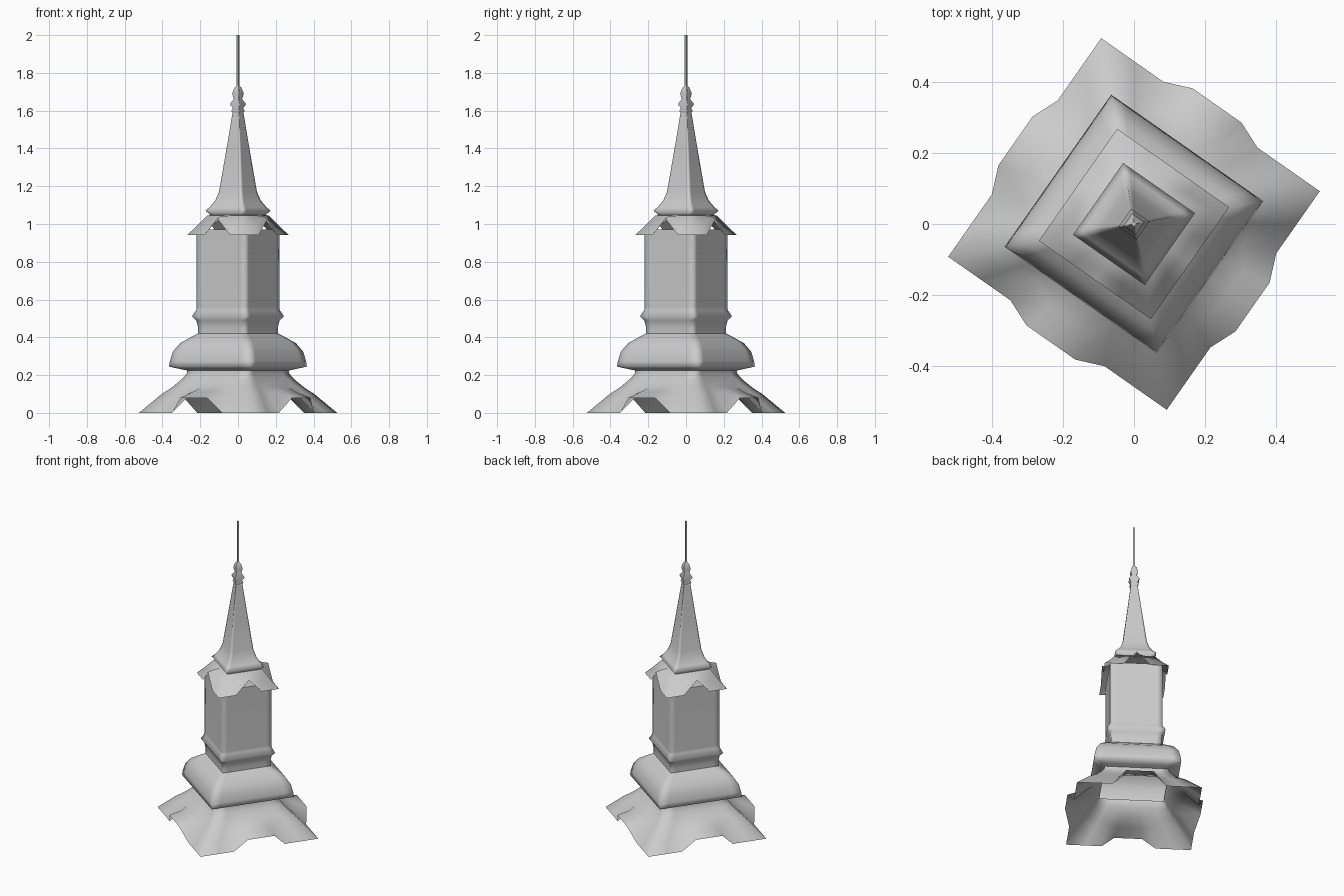
import bpy
import math

if "Cube" in bpy.data.objects:
    bpy.data.objects.remove(bpy.data.objects["Cube"])

grey = bpy.data.materials.new("light grey")
grey.diffuse_color = (0.6, 0.6, 0.6, 1)
grey.use_nodes = True
grey.node_tree.nodes["Principled BSDF"].inputs["Base Color"].default_value = grey.diffuse_color

TURN = math.radians(10)          # plan rotation of the square tower
PLAIN = [0, .1, .285, .5, .715, .9]


def ring(r, z, cols=PLAIN, shift=None):
    """Square ring, corner radius r; shift maps t to (outward offset, new z)."""
    pts = []
    for k in range(4):
        a = TURN + k * math.pi / 2
        b = a + math.pi / 2
        n = a + math.pi / 4
        for t in cols:
            out, h = shift.get(t, (0, z)) if shift else (0, z)
            x = r * (math.cos(a) * (1 - t) + math.cos(b) * t) + out * math.cos(n)
            y = r * (math.sin(a) * (1 - t) + math.sin(b) * t) + out * math.sin(n)
            pts.append((x, y, h))
    return pts


def loft(name, rings, cap_top=False, cap_bottom=False, sharp=70):
    n = len(rings[0])
    verts = [p for r in rings for p in r]
    faces = []
    for i in range(len(rings) - 1):
        for j in range(n):
            k = (j + 1) % n
            faces.append((i*n + j, i*n + k, (i+1)*n + k, (i+1)*n + j))
    if cap_top:
        faces.append(tuple(range((len(rings)-1)*n, len(rings)*n)))
    if cap_bottom:
        faces.append(tuple(reversed(range(n))))
    me = bpy.data.meshes.new(name)
    me.from_pydata(verts, [], faces)
    me.materials.append(grey)
    ob = bpy.data.objects.new(name, me)
    bpy.context.collection.objects.link(ob)
    for p in me.polygons:
        p.use_smooth = len(p.vertices) == 4
    return ob


def column(name, profile, **kw):
    return loft(name, [ring(r, z) for r, z in profile], **kw)


# flared skirt roof with a hooded opening on each side
cols = [0, .15, .285, .388, .5, .612, .715, .85]
hood = {t: (.032, .08) for t in (.388, .5, .612)}
loft("skirt_roof", [
    ring(.533, 0, cols, hood),
    ring(.41, .1, cols, {t: (.04, .11) for t in (.388, .5, .612)}),
    ring(.355, .135, cols),
    ring(.30, .18, cols),
    ring(.275, .21, cols),
    ring(.275, .225, cols)])

# bulging bell roof
column("bell_roof", [(.275, .225), (.31, .232), (.371, .245), (.366, .275),
                     (.35, .325), (.31, .37), (.255, .4), (.215, .42)])

# tower shaft with its moulding
column("tower_shaft", [(.215, .42), (.214, .45), (.224, .49), (.247, .512),
                       (.224, .545), (.223, .56), (.223, .95), (.223, .97)],
       cap_top=True)

# eaves with an open gable on each side
gcols = [0, .285, .5, .715]
loft("gabled_eaves", [
    ring(.273, .942, gcols, {.5: (0, 1.03)}),
    ring(.225, .985, gcols, {.5: (0, 1.04)}),
    ring(.165, 1.045, gcols),
    ring(.12, 1.05, gcols)])

# spire
column("spire", [(.145, 1.045), (.175, 1.07), (.15, 1.092), (.122, 1.125),
                 (.102, 1.17), (.065, 1.38), (.029, 1.59)], cap_bottom=True)

# finial and rod
column("finial", [(.029, 1.59), (.036, 1.6), (.027, 1.612), (.044, 1.635),
                  (.022, 1.662), (.031, 1.69), (.022, 1.715), (.008, 1.735)])
column("rod", [(.008, 1.73), (.008, 2.0)], cap_top=True)
